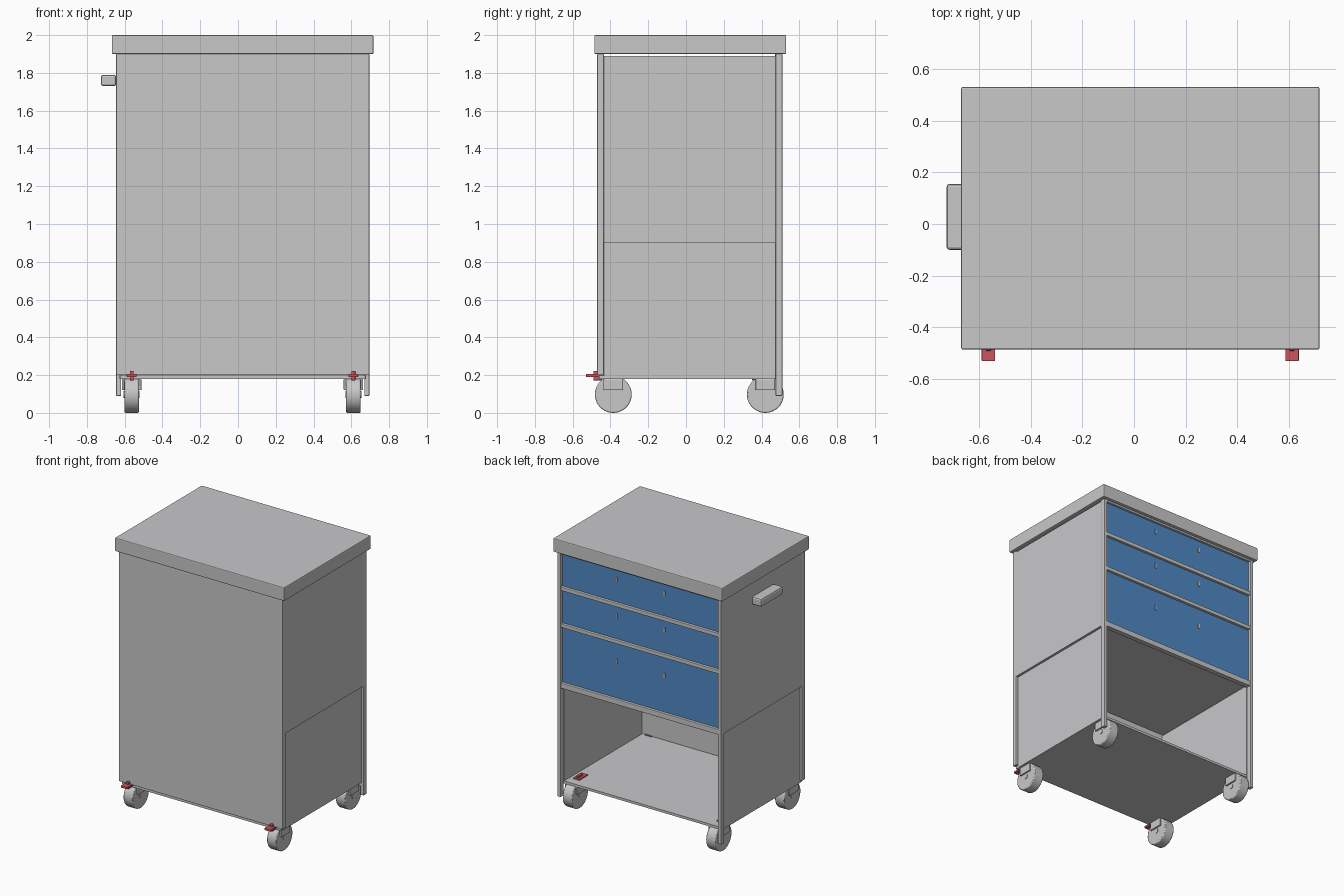
import bpy
import math

if "Cube" in bpy.data.objects:
    bpy.data.objects.remove(bpy.data.objects["Cube"])


def material(name, rgb):
    m = bpy.data.materials.new(name)
    m.diffuse_color = (*rgb, 1)
    m.use_nodes = True
    m.node_tree.nodes["Principled BSDF"].inputs["Base Color"].default_value = m.diffuse_color
    return m


GREY = material("light_grey", (0.58, 0.58, 0.59))
BLUE = material("drawer_blue", (0.08, 0.25, 0.56))
RED = material("brake_red", (0.60, 0.09, 0.11))

# Cabinet limits
X0, X1 = -0.645, 0.695
Y0, Y1 = -0.47, 0.51


def finish(ob, name, mat, bevel):
    ob.name = name
    ob.data.materials.append(mat)
    if bevel:
        mod = ob.modifiers.new("bevel", 'BEVEL')
        mod.width = bevel
        mod.segments = 2
        mod.limit_method = 'ANGLE'
    return ob


def box(name, x, y, z, mat=GREY, bevel=0.0):
    """Box from (low, high) ranges on each axis."""
    bpy.ops.mesh.primitive_cube_add(
        size=1, location=[(a + b) / 2 for a, b in (x, y, z)])
    ob = bpy.context.object
    ob.scale = [b - a for a, b in (x, y, z)]
    bpy.ops.object.transform_apply(location=False, rotation=False, scale=True)
    return finish(ob, name, mat, bevel)


def cylinder_x(name, centre, radius, length, bevel=0.0):
    """Cylinder lying along x."""
    bpy.ops.mesh.primitive_cylinder_add(
        vertices=40, radius=radius, depth=length, location=centre,
        rotation=(0, math.pi / 2, 0))
    ob = finish(bpy.context.object, name, GREY, bevel)
    bpy.ops.object.shade_smooth_by_angle()
    return ob


# Worktop and push handle
box("worktop", (-0.668, 0.717), (-0.485, 0.53), (1.9, 2.0), bevel=0.006)
box("handle", (-0.725, X0), (-0.10, 0.155), (1.73, 1.79), bevel=0.012)

# Front sheet and bottom shelf
box("front_panel", (X0, X1), (Y0, Y0 + 0.035), (0.2, 1.9), bevel=0.003)
box("bottom_shelf", (X0 + 0.02, X1 - 0.02), (Y0 + 0.01, 0.475), (0.18, 0.198))

# Sides: outer upper sheet, recessed lower sheet, long rear post
for side, xe, s in (("left", X0, 1), ("right", X1, -1)):
    def span(a, b):
        return tuple(sorted((xe + s * a, xe + s * b)))
    box(side + "_upper_side", span(0, 0.022), (Y0 + 0.035, 0.475), (0.9, 1.89))
    box(side + "_lower_side", span(0.018, 0.03), (Y0 + 0.035, 0.475), (0.18, 0.91))
    box(side + "_rear_post", span(0, 0.026), (0.475, Y1), (0.09, 1.9), bevel=0.003)

# Drawer compartment floor and rails
IN = (X0 + 0.026, X1 - 0.026)
box("compartment_floor", (X0 + 0.022, X1 - 0.022), (Y0 + 0.035, 0.48), (0.92, 0.935))
for low, high in ((0.895, 0.935), (1.345, 1.372), (1.617, 1.645), (1.885, 1.9)):
    box("drawer_rail", IN, (0.47, 0.508), (low, high), bevel=0.003)

# Drawer fronts with small lock plates
for low, high, lock in ((0.937, 1.343, 1.21), (1.374, 1.615, 1.545), (1.647, 1.885, 1.815)):
    box("drawer_front", (IN[0] + 0.002, IN[1] - 0.002), (0.47, 0.492), (low, high), BLUE)
    for x in (-0.17, 0.22):
        box("drawer_lock", (x - 0.006, x + 0.006), (0.49, 0.498),
            (lock - 0.018, lock + 0.018))

# Casters with forks, axles and brake pedals
for x in (-0.563, 0.611):
    for y, front in ((-0.385, True), (0.42, False)):
        cylinder_x("caster_wheel", (x, y, 0.0975), 0.0975, 0.076, 0.006)
        cylinder_x("caster_axle", (x, y, 0.0975), 0.018, 0.084)
        for s in (-1, 1):
            cx = x + s * 0.045
            box("caster_fork", (cx - 0.007, cx + 0.007), (y - 0.052, y + 0.052),
                (0.12, 0.18), bevel=0.005)
        end = -0.53 if front else 0.31
        box("brake_pedal", (x - 0.026, x + 0.026), (end, end + 0.1),
            (0.19, 0.206), RED, 0.003)
        box("brake_stem", (x - 0.01, x + 0.01), (end + 0.04, end + 0.085),
            (0.172, 0.222), RED, 0.003)
